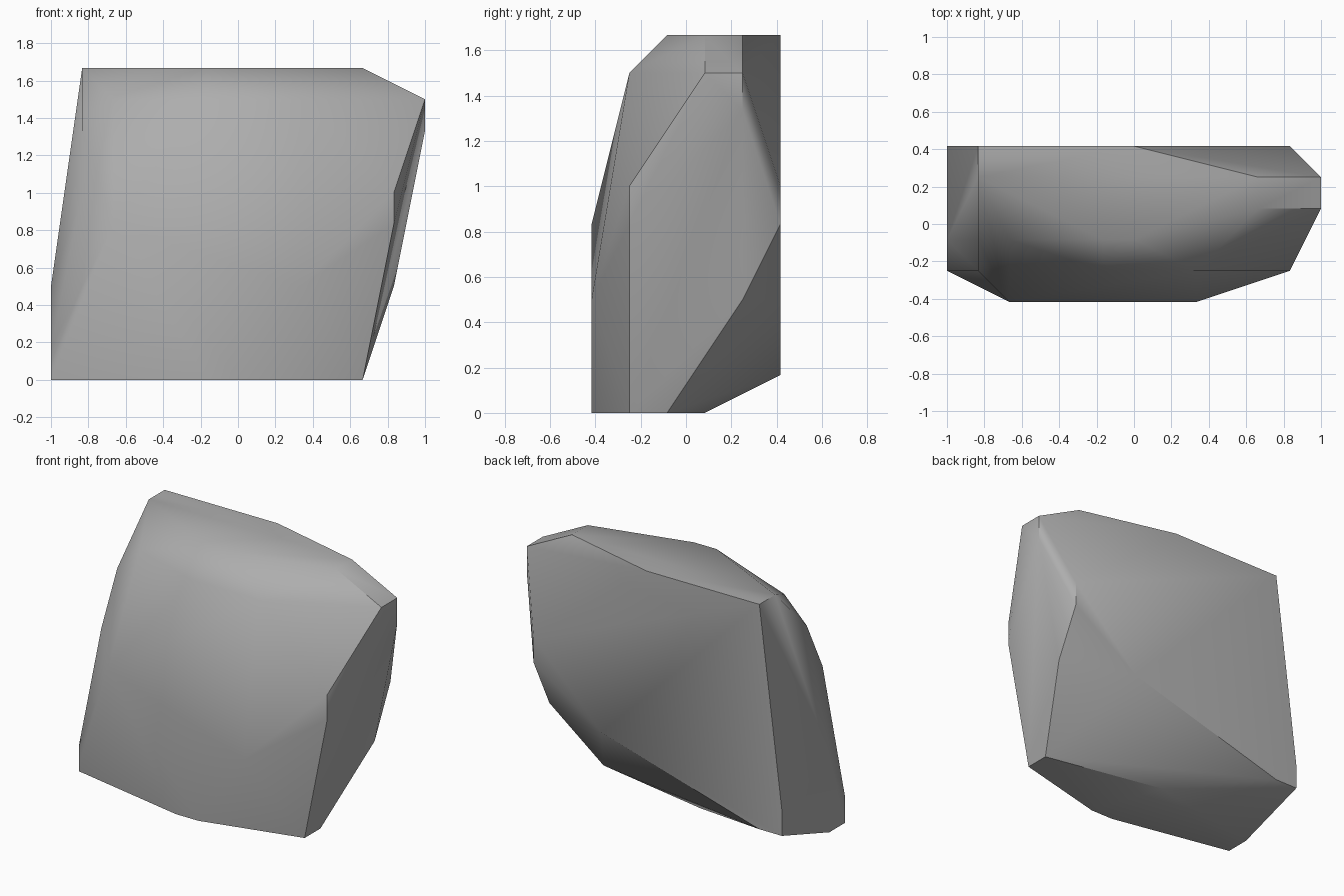
import bpy, bmesh, math

cube = bpy.data.objects.get("Cube")
if cube:
    bpy.data.objects.remove(cube, do_unlink=True)

UNIT = 1 / 6  # the boulder's corners sit on a grid of this size

# stone colour
stone = bpy.data.materials.new("grey stone")
stone.use_nodes = True
grey = (0.42, 0.42, 0.42, 1)
stone.diffuse_color = grey
stone.node_tree.nodes["Principled BSDF"].inputs["Base Color"].default_value = grey

# corners grouped by grid height
corners = {
    0: [(-6, -1.5), (-6, -.5), (-1, -2.5), (0, -2.5), (4, -1.5), (4, -.5), (-1, .5)],
    1: [(-6, -1.5), (-6, 2.5), (-5, 2.5)],
    2: [(-6, 2.5)],
    3: [(-6, -.5), (2, -2.5), (2, 2.5), (5, 1.5)],
    5: [(-4, -2.5), (5, -1.5), (5, 2.5)],
    6: [(-5, -1.5), (5, -1.5), (5, 2.5)],
    8: [(-5, -.5), (6, 1.5)],
    9: [(-4, -.5), (-1, -1.5), (2, -1.5), (6, .5), (6, 1.5)],
    10: [(-5, 2.5), (-5, 1.5), (-1, -.5), (0, -.5), (4, .5), (4, 1.5), (0, 2.5)],
}

# boulder: the convex skin around its corners
bm = bmesh.new()
for height, ring in corners.items():
    for x, y in ring:
        bm.verts.new((x * UNIT, y * UNIT, height * UNIT))
hull = bmesh.ops.convex_hull(bm, input=bm.verts)
loose = {v for v in hull["geom_interior"] + hull["geom_unused"]
         if isinstance(v, bmesh.types.BMVert)}
bmesh.ops.delete(bm, geom=list(loose), context='VERTS')
bmesh.ops.dissolve_limit(bm, angle_limit=math.radians(0.5),
                         verts=bm.verts, edges=bm.edges)
bmesh.ops.recalc_face_normals(bm, faces=bm.faces)
mesh = bpy.data.meshes.new("boulder")
bm.to_mesh(mesh)
bm.free()
mesh.materials.append(stone)
boulder = bpy.data.objects.new("boulder", mesh)
bpy.context.collection.objects.link(boulder)

# soft front, crisp edges elsewhere
bpy.ops.object.select_all(action='DESELECT')
boulder.select_set(True)
bpy.context.view_layer.objects.active = boulder
bpy.ops.object.shade_smooth_by_angle(angle=math.radians(40))
